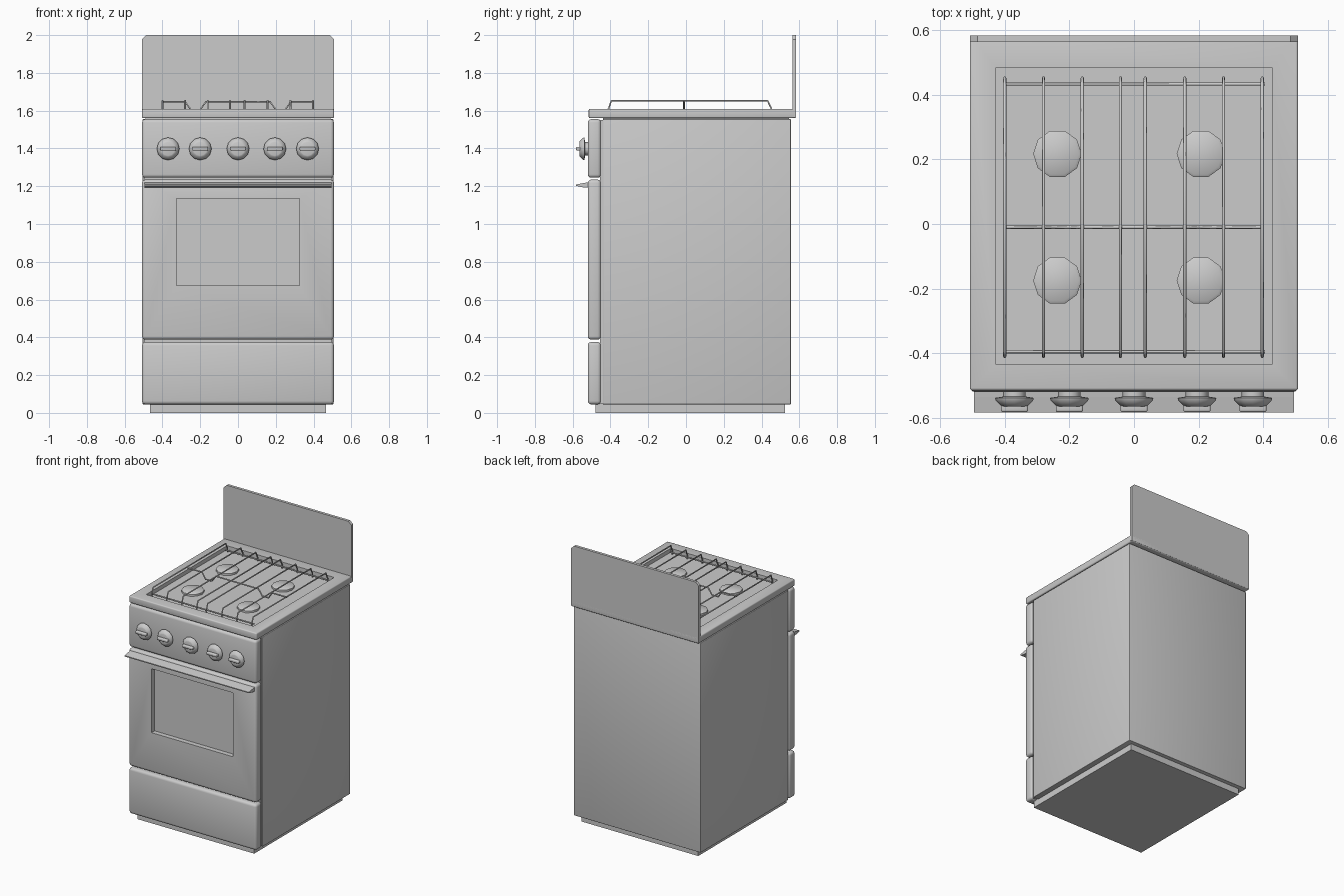
import bpy
import bmesh
import math
from mathutils import Matrix, Vector

default = bpy.data.objects.get("Cube")
if default:
    bpy.data.objects.remove(default, do_unlink=True)


def finish(name, bm):
    """Turn a bmesh into a named, active object with outward normals."""
    bmesh.ops.recalc_face_normals(bm, faces=bm.faces)
    mesh = bpy.data.meshes.new(name)
    bm.to_mesh(mesh)
    bm.free()
    ob = bpy.data.objects.new(name, mesh)
    bpy.context.collection.objects.link(ob)
    bpy.ops.object.select_all(action='DESELECT')
    ob.select_set(True)
    bpy.context.view_layer.objects.active = ob
    return ob


def round_edges(ob, width, segments=3):
    mod = ob.modifiers.new("Bevel", 'BEVEL')
    mod.width = width
    mod.segments = segments
    bpy.ops.object.modifier_apply(modifier=mod.name)
    bpy.ops.object.shade_smooth_by_angle(angle=math.radians(40))


def box(name, xs, ys, zs, bevel=0):
    bm = bmesh.new()
    bmesh.ops.create_cube(bm, size=1)
    for v in bm.verts:
        v.co = [(a + b) / 2 + c * (b - a) for c, (a, b) in zip(v.co, (xs, ys, zs))]
    ob = finish(name, bm)
    if bevel:
        round_edges(ob, bevel)
    return ob


def prism(name, points, offset):
    """Extrude a flat outline along an offset vector."""
    bm = bmesh.new()
    face = bm.faces.new([bm.verts.new(p) for p in points])
    new = bmesh.ops.extrude_face_region(bm, geom=[face])["geom"]
    bmesh.ops.translate(bm, vec=Vector(offset),
                        verts=[g for g in new if isinstance(g, bmesh.types.BMVert)])
    return finish(name, bm)


def lathe(name, profile, sides, matrix):
    """Spin (radius, height) points round the z axis, then place the result."""
    bm = bmesh.new()
    rings = []
    for r, h in profile:
        rings.append([bm.verts.new((r * math.cos(math.tau * i / sides),
                                    r * math.sin(math.tau * i / sides), h))
                      for i in range(sides)])
    for low, high in zip(rings, rings[1:]):
        for i in range(sides):
            j = (i + 1) % sides
            bm.faces.new((low[i], low[j], high[j], high[i]))
    bm.faces.new(rings[0])
    bm.faces.new(rings[-1])
    bm.transform(matrix)
    ob = finish(name, bm)
    bpy.ops.object.shade_smooth_by_angle(angle=math.radians(40))
    return ob


def cut(ob, cutter):
    mod = ob.modifiers.new("Recess", 'BOOLEAN')
    mod.operation = 'DIFFERENCE'
    mod.solver = 'EXACT'
    mod.object = cutter
    bpy.context.view_layer.objects.active = ob
    bpy.ops.object.modifier_apply(modifier=mod.name)
    bpy.data.objects.remove(cutter, do_unlink=True)


def rod(name, points, radius=0.005):
    curve = bpy.data.curves.new(name, 'CURVE')
    curve.dimensions = '3D'
    curve.bevel_depth = radius
    curve.bevel_resolution = 1
    curve.use_fill_caps = True
    spline = curve.splines.new('POLY')
    spline.points.add(len(points) - 1)
    for p, co in zip(spline.points, points):
        p.co = (*co, 1)
    ob = bpy.data.objects.new(name, curve)
    bpy.context.collection.objects.link(ob)


# Cabinet and plinth
box("plinth", (-0.465, 0.465), (-0.48, 0.525), (0, 0.06))
box("cabinet", (-0.505, 0.505), (-0.44, 0.555), (0.045, 1.555), 0.004)
box("front_frame", (-0.495, 0.495), (-0.455, -0.43), (0.05, 1.55))
box("cooktop_spacer", (-0.49, 0.49), (-0.44, 0.545), (1.55, 1.565))

# Front panels
front = (-0.52, -0.45)
wide = (-0.508, 0.508)
box("drawer_front", wide, front, (0.045, 0.375), 0.018)
door = box("oven_door", wide, front, (0.388, 1.235), 0.018)
cut(door, box("window_cutter", (-0.325, 0.325), (-0.6, -0.485), (0.675, 1.135)))
box("control_panel", wide, front, (1.245, 1.555), 0.018)

# Wedge shaped door handle
profile = [(-0.51, 1.192), (-0.545, 1.194), (-0.583, 1.202),
           (-0.583, 1.209), (-0.535, 1.218), (-0.51, 1.222)]
prism("door_handle", [(-0.495, y, z) for y, z in profile], (0.99, 0, 0))

# Cooktop with sunken tray
top = box("cooktop", wide, (-0.515, 0.583), (1.56, 1.61), 0.008)
cut(top, box("tray_cutter", (-0.427, 0.427), (-0.435, 0.485), (1.582, 1.7)))

# Splashback with clipped upper corners
outline = [(-0.508, 1.565), (-0.508, 1.978), (-0.485, 2), (0.485, 2),
           (0.508, 1.978), (0.508, 1.565)]
prism("splashback", [(x, 0.563, z) for x, z in outline], (0, 0.02, 0))

# Burners
for x in (-0.237, 0.207):
    for y in (-0.175, 0.217):
        lathe("burner", [(0.075, 0), (0.075, 0.016), (0.066, 0.022)], 10,
              Matrix.Translation((x, y, 1.58)))

# Pan supports
for x in (-0.4, -0.28, -0.16, -0.042, 0.035, 0.157, 0.277, 0.397):
    rod("support_bar", [(x, -0.41, 1.585), (x, -0.41, 1.61), (x, -0.395, 1.653),
                        (x, 0.432, 1.653), (x, 0.452, 1.61), (x, 0.452, 1.585)])
for y in (-0.395, 0.433):
    rod("support_cross_bar", [(-0.405, y, 1.605), (0.405, y, 1.605)])
half = [(0.397, 1.648), (0.28, 1.648), (0.25, 1.605), (0.2, 1.605), (0.17, 1.648)]
path = [(-x, z) for x, z in half] + half[::-1]
rod("support_middle_bar", [(x, -0.01, z) for x, z in path])

# Control knobs
knob_profile = [(0.035, 0), (0.035, 0.018), (0.06, 0.022), (0.058, 0.03),
                (0.042, 0.046), (0.036, 0.048)]
for x in (-0.37, -0.2, 0, 0.195, 0.368):
    place = Matrix.Translation((x, -0.516, 1.398)) @ Matrix.Rotation(math.pi / 2, 4, 'X')
    lathe("knob", knob_profile, 12, place)
    box("knob_grip", (x - 0.042, x + 0.042), (-0.582, -0.555), (1.388, 1.408), 0.006)
